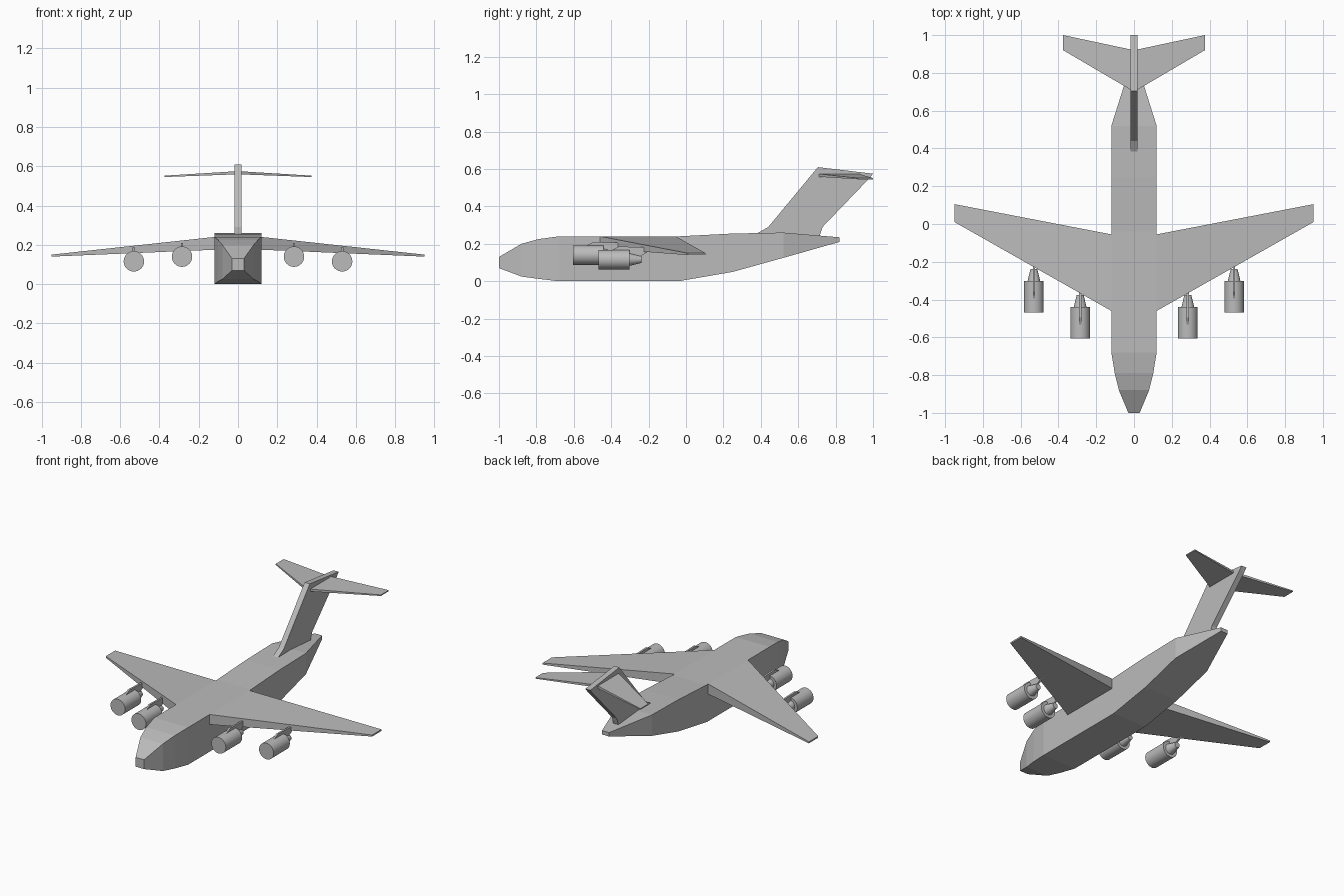
import bpy, bmesh, math
from mathutils import Matrix

cube = bpy.data.objects.get("Cube")
if cube:
    bpy.data.objects.remove(cube, do_unlink=True)

grey = bpy.data.materials.new("airframe_grey")
grey.use_nodes = True
COLOUR = (0.5, 0.5, 0.5, 1)
grey.diffuse_color = COLOUR
grey.node_tree.nodes["Principled BSDF"].inputs["Base Color"].default_value = COLOUR


def finish(name, bm):
    bmesh.ops.recalc_face_normals(bm, faces=bm.faces[:])
    mesh = bpy.data.meshes.new(name)
    bm.to_mesh(mesh)
    bm.free()
    mesh.materials.append(grey)
    obj = bpy.data.objects.new(name, mesh)
    bpy.context.collection.objects.link(obj)
    return obj


def loft(name, sections):
    """Skin a list of equal-length point rings and cap both ends."""
    bm = bmesh.new()
    rings = [[bm.verts.new(p) for p in ring] for ring in sections]
    n = len(rings[0])
    for a, b in zip(rings, rings[1:]):
        for i in range(n):
            j = (i + 1) % n
            bm.faces.new((a[i], a[j], b[j], b[i]))
    bm.faces.new(rings[0])
    bm.faces.new(rings[-1])
    return finish(name, bm)


def plate(name, profile, x, half):
    """Side profile (y, z) given thickness across x."""
    return loft(name, [[(x + s * half, y, z) for y, z in profile] for s in (-1, 1)])


def panel(x, front, back, low, high):
    return [(x, front, low), (x, back, low), (x, back, high), (x, front, high)]


# Fuselage: stations of y, half width, bottom, top
stations = [(-1, 0.03, 0.07, 0.13), (-0.88, 0.08, 0.025, 0.2),
            (-0.79, 0.102, 0.013, 0.225), (-0.68, 0.12, 0, 0.24),
            (-0.04, 0.12, 0, 0.24), (0.25, 0.12, 0.05, 0.255),
            (0.52, 0.12, 0.125, 0.26), (0.82, 0.025, 0.21, 0.235)]
loft("fuselage", [[(-w, y, b), (w, y, b), (w, y, t), (-w, y, t)]
                  for y, w, b, t in stations])

# Fin with a small fairing at its foot
plate("fin", [(0.37, 0.25), (0.44, 0.29), (0.705, 0.61), (1, 0.575),
              (0.98, 0.55), (0.73, 0.29), (0.71, 0.23), (0.45, 0.23)], 0, 0.018)


def engine(side, x, y, z, label):
    # Nacelle and exhaust cone
    for part, r1, r2, start, length in (("nacelle", 0.052, 0.052, 0, 0.165),
                                        ("exhaust", 0.034, 0.018, 0.164, 0.066)):
        bm = bmesh.new()
        place = (Matrix.Translation((x, y + start + length / 2, z))
                 @ Matrix.Rotation(-math.pi / 2, 4, "X"))
        bmesh.ops.create_cone(bm, cap_ends=True, segments=32, radius1=r1,
                              radius2=r2, depth=length, matrix=place)
        obj = finish(f"{side}_{label}_{part}", bm)
        bpy.ops.object.select_all(action="DESELECT")
        obj.select_set(True)
        bpy.context.view_layer.objects.active = obj
        bpy.ops.object.shade_smooth_by_angle(angle=math.radians(35))
    # Pylon joining the nacelle to the wing
    plate(f"{side}_{label}_pylon",
          [(y + 0.06, z + 0.045), (y + 0.11, z + 0.07), (y + 0.26, z + 0.065),
           (y + 0.27, z + 0.045), (y + 0.22, z + 0.015), (y + 0.15, z + 0.02)],
          x, 0.006)


for side, s in (("left", 1), ("right", -1)):
    # Swept wing, drooping to the tip
    loft(f"{side}_wing", [panel(0, -0.46, -0.055, 0.175, 0.238),
                          panel(s * 0.12, -0.46, -0.055, 0.175, 0.24),
                          panel(s * 0.95, 0.01, 0.105, 0.14, 0.15)])
    # Tailplane
    loft(f"{side}_tailplane", [panel(0, 0.7, 0.92, 0.559, 0.575),
                               panel(s * 0.375, 0.92, 1, 0.545, 0.552)])
    engine(side, s * 0.285, -0.605, 0.14, "inner")
    engine(side, s * 0.53, -0.468, 0.116, "outer")
